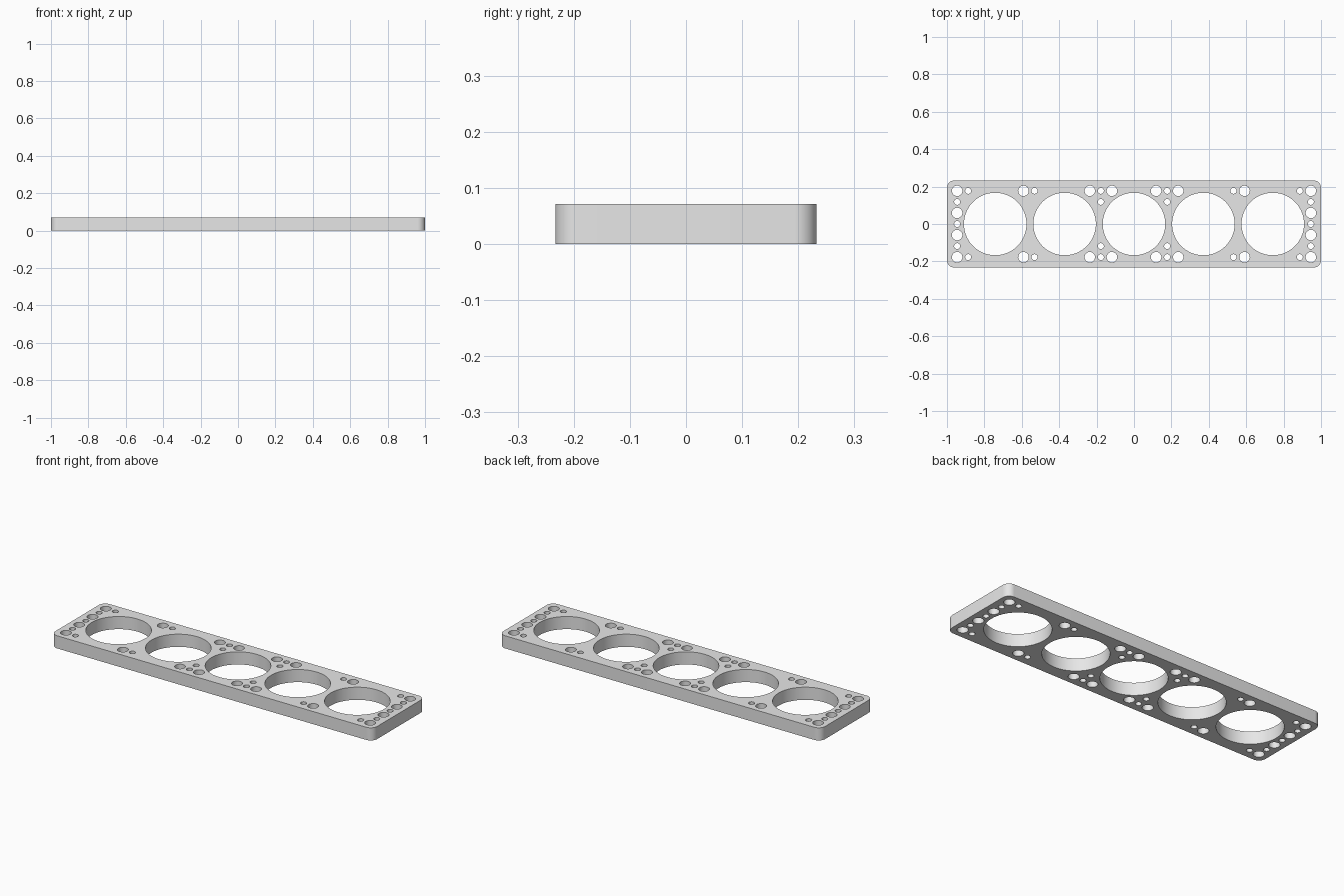
import bpy
import bmesh
from math import sin, cos, pi, radians

cube = bpy.data.objects.get("Cube")
if cube:
    bpy.data.objects.remove(cube, do_unlink=True)

HALF_X, HALF_Y, THICK, CORNER = 1.0, 0.233, 0.071, 0.04
STEP = 0.0591                 # grid spacing of the bolt holes
BORE, LARGE, SMALL = 0.167, 0.028, 0.016

grey = bpy.data.materials.new("light grey metal")
grey.use_nodes = True
colour = (0.8, 0.8, 0.8, 1)
grey.diffuse_color = colour
grey.node_tree.nodes["Principled BSDF"].inputs["Base Color"].default_value = colour

bm = bmesh.new()


def loop(points):
    """Add a closed outline to the flat plate."""
    verts = [bm.verts.new((x, y, 0)) for x, y in points]
    for a, b in zip(verts, verts[1:] + verts[:1]):
        bm.edges.new((a, b))


def circle(cx, cy, r, n):
    loop([(cx + r * cos(2 * pi * i / n), cy + r * sin(2 * pi * i / n)) for i in range(n)])


# Rounded plate outline
outline = []
for k, (sx, sy) in enumerate([(1, 1), (-1, 1), (-1, -1), (1, -1)]):
    for i in range(13):
        a = (k + i / 12) * pi / 2
        outline.append((sx * (HALF_X - CORNER) + CORNER * cos(a),
                        sy * (HALF_Y - CORNER) + CORNER * sin(a)))
loop(outline)

# Five main bores
for i in range(-2, 3):
    circle(i * 0.371, 0, BORE, 96)

# Bolt and fluid holes, as (column, row) on the grid, mirrored both ways
large = [(16, 3), (16, 1), (10, 3), (4, 3), (2, 3)]
small = [(16, 2), (16, 0), (15, 3), (9, 3), (3, 3), (3, 2)]
for spots, radius in ((large, LARGE), (small, SMALL)):
    for col, row in spots:
        for x in (col, -col):
            for y in {row, -row}:
                circle(x * STEP, y * STEP, radius, 32)

# Fill between the outlines, facing up
bmesh.ops.triangle_fill(bm, use_beauty=True, edges=bm.edges[:], normal=(0, 0, 1))
for f in bm.faces:
    f.normal_update()
    if f.normal.z < 0:
        f.normal_flip()

mesh = bpy.data.meshes.new("gasket_plate")
bm.to_mesh(mesh)
bm.free()
mesh.materials.append(grey)
plate = bpy.data.objects.new("gasket_plate", mesh)
bpy.context.collection.objects.link(plate)

# Give the plate its thickness
bpy.ops.object.select_all(action='DESELECT')
plate.select_set(True)
bpy.context.view_layer.objects.active = plate
solid = plate.modifiers.new("thickness", 'SOLIDIFY')
solid.thickness = THICK
solid.offset = 1
bpy.ops.object.modifier_apply(modifier=solid.name)
bpy.ops.object.shade_smooth_by_angle(angle=radians(30))
